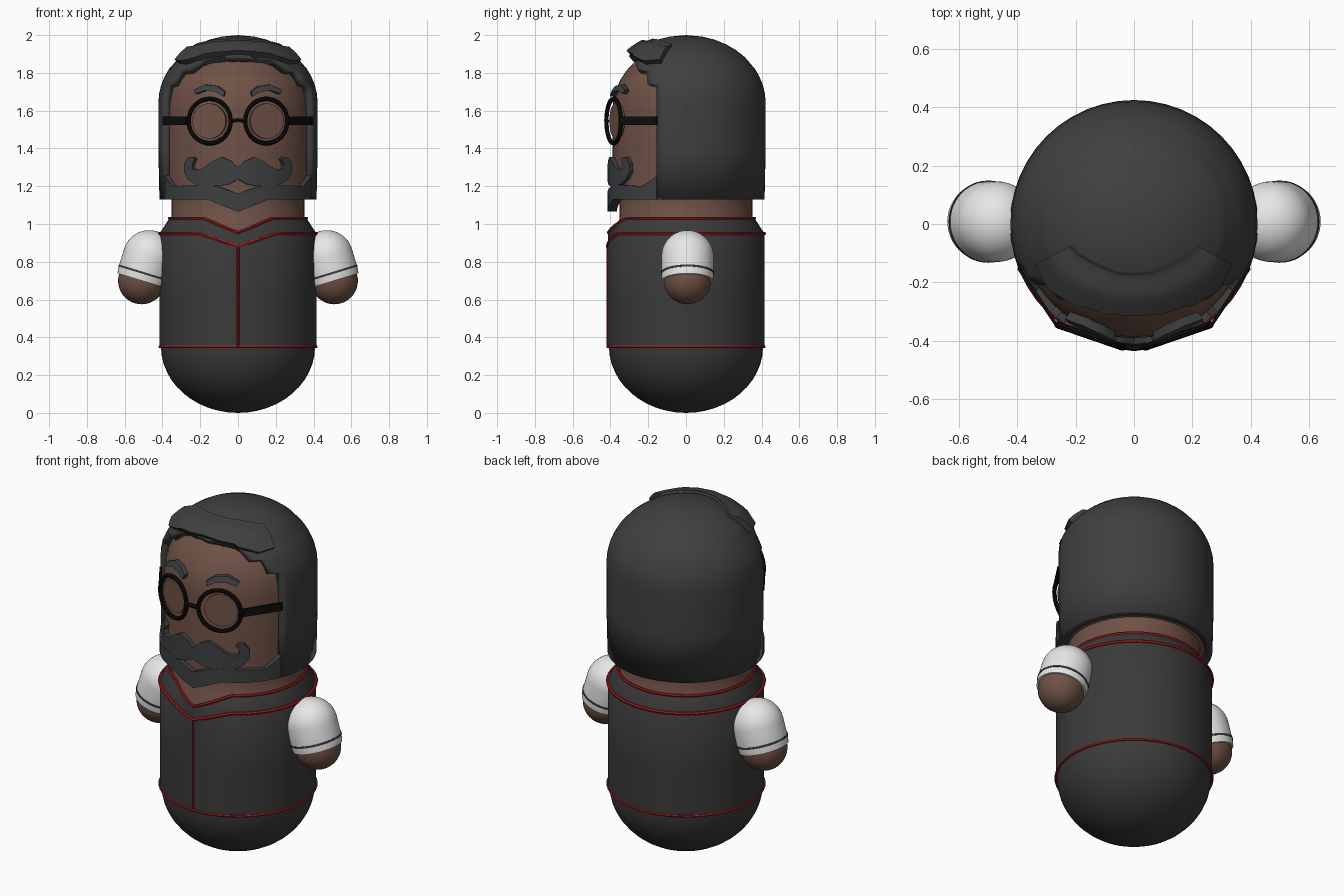
import bpy, bmesh, math
from mathutils import Vector

if "Cube" in bpy.data.objects:
    bpy.data.objects.remove(bpy.data.objects["Cube"])

SEG = 48


def material(name, rgb):
    m = bpy.data.materials.new(name)
    m.diffuse_color = (*rgb, 1)
    m.use_nodes = True
    m.node_tree.nodes["Principled BSDF"].inputs["Base Color"].default_value = m.diffuse_color
    return m


SKIN = material("brown skin", (0.16, 0.083, 0.06))
HAIR = material("dark grey hair", (0.05, 0.05, 0.05))
CLOTH = material("charcoal cloth", (0.043, 0.043, 0.043))
FACIAL = material("slate facial hair", (0.047, 0.05, 0.052))
RED = material("red trim", (0.36, 0.012, 0.015))
WHITE = material("white sleeve", (0.8, 0.8, 0.8))
BLACK = material("black frame", (0.004, 0.004, 0.004))


def finish(ob, name, mat, angle=35):
    ob.name = name
    ob.data.materials.clear()
    ob.data.materials.append(mat)
    bpy.ops.object.select_all(action='DESELECT')
    ob.select_set(True)
    bpy.context.view_layer.objects.active = ob
    bpy.ops.object.shade_smooth_by_angle(angle=math.radians(angle))
    return ob


def grid(name, rows, mat, wrap_u=False, wrap_v=False):
    """Skin rows of points with quads; either direction can close on itself."""
    bm = bmesh.new()
    vs = [[bm.verts.new(p) for p in row] for row in rows]
    n, m = len(rows), len(rows[0])
    for i in range(n if wrap_v else n - 1):
        for j in range(m if wrap_u else m - 1):
            a, b = vs[i], vs[(i + 1) % n]
            k = (j + 1) % m
            bm.faces.new((a[j], a[k], b[k], b[j]))
    if wrap_v:  # cap both ends of a closed bar
        bm.faces.new([v[0] for v in vs])
        bm.faces.new([v[-1] for v in vs])
    bmesh.ops.remove_doubles(bm, verts=bm.verts, dist=1e-5)
    bmesh.ops.recalc_face_normals(bm, faces=bm.faces)
    me = bpy.data.meshes.new(name)
    bm.to_mesh(me)
    bm.free()
    ob = bpy.data.objects.new(name, me)
    bpy.context.collection.objects.link(ob)
    return finish(ob, name, mat)


def polar(r, a, z):
    """Angle 0 is the front."""
    return (r * math.sin(a), -r * math.cos(a), z)


ANGLES = [math.tau * i / SEG for i in range(SEG)]


def lathe(name, profile, mat):
    return grid(name, [[polar(r, a, z) for a in ANGLES] for r, z in profile], mat, wrap_u=True)


def arc(r, h, z, a0, a1, n=10):
    """Profile points on an ellipse, angles in degrees from the equator."""
    ts = [math.radians(a0 + (a1 - a0) * i / n) for i in range(n + 1)]
    return [(r * max(0, math.cos(t)), z + h * math.sin(t)) for t in ts]


def dome(r, h, z0, z):
    return r if z < z0 else r * math.sqrt(max(0, 1 - ((z - z0) / h) ** 2))


def tube(name, pts, r, mat, cyclic=False):
    cu = bpy.data.curves.new(name, 'CURVE')
    cu.dimensions = '3D'
    cu.bevel_depth, cu.bevel_resolution = r, 1
    sp = cu.splines.new('POLY')
    sp.points.add(len(pts) - 1)
    for p, c in zip(sp.points, pts):
        p.co = (*c, 1)
    sp.use_cyclic_u = cyclic
    ob = bpy.data.objects.new(name, cu)
    bpy.context.collection.objects.link(ob)
    bpy.ops.object.select_all(action='DESELECT')
    ob.select_set(True)
    bpy.context.view_layer.objects.active = ob
    bpy.ops.object.convert(target='MESH')
    return finish(bpy.context.object, name, mat)


def relief(name, pairs, radius, thick, mat, across=4, sub=3):
    """Raised piece wrapped on the head between upper and lower (x, z) edges."""
    fine = []
    for p, q in zip(pairs, pairs[1:]):
        fine += [[a + (b - a) * i / sub for a, b in zip(p, q)] for i in range(sub)]
    fine.append(pairs[-1])
    outer, inner = [], []
    for ux, uz, lx, lz in fine:
        orow, irow = [], []
        for i in range(across + 1):
            t = i / across
            x, z = ux + (lx - ux) * t, uz + (lz - uz) * t
            r = radius(z)
            y = -math.sqrt(max(0, r * r - x * x))
            k = (r - thick) / r
            orow.append((x, y, z))
            irow.append((x * k, y * k, z))
        outer.append(orow)
        inner.append(irow)
    # each section is a closed loop: outer edge to edge, then back along the inside
    loops = [o + i[::-1] for o, i in zip(outer, inner)]
    return grid(name, [list(r) for r in zip(*loops)], mat, wrap_v=True)


def mirrored(half):
    left = [(-a, b, -c, d) for a, b, c, d in half if abs(a) + abs(c) > 1e-6]
    return left[::-1] + half


# Lower body
lathe("lower_body", arc(0.408, 0.352, 0.352, -90, 0, 12) + [(0.3, 0.37)], CLOTH)


# Shirt with a V neckline
def shirt_r(z):
    return 0.415 if z < 0.95 else 0.415 - (z - 0.95) * 0.65


def edge(top, dip):
    pts = []
    for a in ANGLES:
        v = max(0, 1 - abs(math.sin(a)) * 2.05) if math.cos(a) > 0 else 0
        z = top - dip * v
        pts.append(polar(shirt_r(z), a, z))
    return pts


seam, neckline = edge(0.95, 0.07), edge(1.03, 0.075)
hem = [polar(0.415, a, 0.35) for a in ANGLES]
grid("shirt", [hem, [polar(0.415, a, 0.6) for a in ANGLES], seam, neckline], CLOTH, wrap_u=True)
tube("hem_trim", hem, 0.007, RED, True)
tube("collar_seam_trim", seam, 0.009, RED, True)
tube("neckline_trim", neckline, 0.008, RED, True)
tube("front_seam_trim", [(0, -0.415, 0.35), (0, -0.415, 0.88)], 0.007, RED)

# Neck and head
lathe("neck_and_head", [(0, 0.86), (0.40, 0.86), (0.40, 0.95), (0.352, 1.025), (0.352, 1.135),
                        (0.39, 1.145)] + arc(0.39, 0.36, 1.6, 0, 90), SKIN)

# Hair shell: each ring opens at the front where y < -cut
rings = [(1.13, .155), (1.4, .155), (1.64, .155), (1.69, .155), (1.735, .155), (1.745, .205),
         (1.78, .205), (1.815, .21), (1.822, .26), (1.88, .265), (1.89, 9), (1.92, 9),
         (1.95, 9), (1.975, 9), (1.992, 9), (2.0, 9)]
rows = []
for z, cut in rings:
    r = dome(0.422, 0.36, 1.64, z) - (0.006 if z < 1.2 else 0)
    a0 = math.acos(cut / r) if cut < r else 0
    rows.append([polar(r, a0 + (math.tau - 2 * a0) * i / SEG, z) for i in range(SEG + 1)])
hair = grid("hair", rows, HAIR)
mod = hair.modifiers.new("thickness", 'SOLIDIFY')
mod.thickness, mod.offset = 0.04, -1

# Fringe: swept band on the dome, front edge and rear edge given in plan
plan = mirrored([(0, -.295, 0, -.17), (.09, -.29, .06, -.165), (.165, -.265, .12, -.14),
                 (.19, -.262, .15, -.125), (.275, -.21, .19, -.10), (.315, -.13, .215, -.075)])
sections = []
for fx, fy, bx, by in plan:
    top, base = [], []
    for i in range(6):
        t = i / 5
        x, y = fx + (bx - fx) * t, fy + (by - fy) * t
        z = 1.64 + 0.36 * math.sqrt(1 - (x * x + y * y) / 0.422 ** 2)
        n = Vector((x, y, (z - 1.64) * 1.3)).normalized()
        lift = 0.03 if t < 0.7 else 0.014
        top.append(Vector((x, y, z)) + n * lift)
        base.append(Vector((x, y, z)) - n * 0.06)
    sections.append(top + base[::-1])
grid("fringe", list(zip(*sections)), HAIR, wrap_v=True)

# Beard band around the jaw
relief("beard", mirrored([(0, 1.16, 0, 1.065), (.08, 1.19, .09, 1.10), (.17, 1.21, .16, 1.13),
                          (.26, 1.205, .26, 1.13), (.345, 1.20, .345, 1.13),
                          (.375, 1.235, .385, 1.13), (.388, 1.26, .398, 1.13)]),
       lambda z: 0.416, 0.05, FACIAL)

# Moustache with curled tips
relief("moustache", mirrored([(0, 1.30, 0, 1.235), (.04, 1.335, .05, 1.21), (.09, 1.355, .11, 1.20),
                              (.14, 1.33, .17, 1.20), (.18, 1.30, .225, 1.21),
                              (.215, 1.285, .265, 1.235), (.24, 1.29, .287, 1.275),
                              (.245, 1.31, .287, 1.32), (.235, 1.335, .265, 1.355),
                              (.228, 1.342, .24, 1.355)]), lambda z: 0.415, 0.04, FACIAL)

for side, s in (("left", -1), ("right", 1)):
    # Eyebrow
    relief(side + "_eyebrow", [(s * a, b, s * c, d) for a, b, c, d in
                               [(.07, 1.70, .078, 1.675), (.11, 1.73, .12, 1.70),
                                (.175, 1.738, .175, 1.707), (.235, 1.71, .228, 1.688)]],
           lambda z: dome(0.42, 0.36, 1.6, z), 0.05, FACIAL)

    # Glasses: rim, lens and temple
    tilt = s * math.radians(19)
    bpy.ops.mesh.primitive_torus_add(major_radius=0.118, minor_radius=0.012, major_segments=32,
                                     minor_segments=8, location=(s * 0.15, -0.383, 1.545),
                                     rotation=(math.pi / 2, 0, tilt))
    finish(bpy.context.object, side + "_rim", BLACK)
    bpy.ops.mesh.primitive_cylinder_add(vertices=32, radius=0.093, depth=0.022,
                                        location=(s * 0.15, -0.365, 1.545),
                                        rotation=(math.pi / 2, 0, tilt))
    finish(bpy.context.object, side + "_lens", SKIN)
    p, q = Vector((s * 0.27, -0.338, 1.547)), Vector((s * 0.395, -0.15, 1.547))
    d = q - p
    bpy.ops.mesh.primitive_cube_add(size=1, location=(p + q) / 2,
                                    rotation=(0, 0, math.atan2(d.y, d.x)))
    temple = bpy.context.object
    temple.scale = (d.length, 0.012, 0.045)
    finish(temple, side + "_temple", BLACK)

    # Arm: sleeve, cuff line and hand share one tilted axis
    parts = [lathe(side + "_sleeve", [(0, 0), (0.134, 0), (0.138, 0.03)]
                   + arc(0.138, 0.138, 0.135, 0, 90), WHITE),
             lathe(side + "_cuff_line", [(0.13, 0.036), (0.1405, 0.036), (0.1405, 0.047),
                                         (0.13, 0.047)], CLOTH),
             lathe(side + "_hand", arc(0.125, 0.125, 0, -90, 0) + [(0.1, 0.02)], SKIN)]
    for ob in parts:
        ob.location = (s * 0.51, 0.008, 0.70)
        ob.rotation_euler = (0, -s * math.radians(17), 0)

# Bridge of the glasses
tube("bridge", [(-0.04, -0.417, 1.545), (0, -0.423, 1.55), (0.04, -0.417, 1.545)], 0.012, BLACK)
